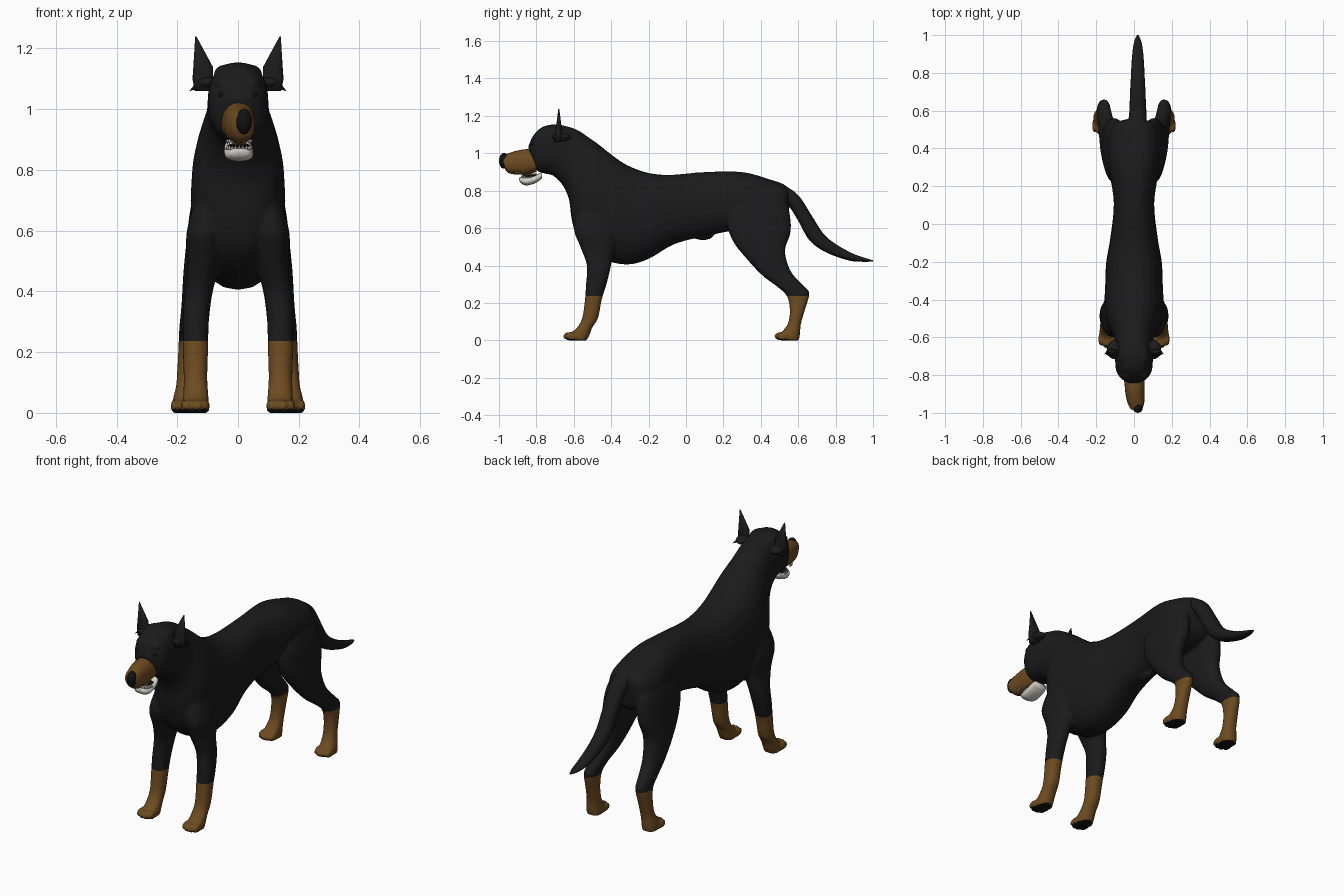
import bpy
import bmesh
from math import sin, cos, pi, copysign
from mathutils import Matrix, Vector

default_cube = bpy.data.objects.get("Cube")
if default_cube:
    bpy.data.objects.remove(default_cube, do_unlink=True)


def make_material(name, colour):
    material = bpy.data.materials.new(name)
    material.use_nodes = True
    rgba = (*colour, 1)
    material.diffuse_color = rgba
    material.node_tree.nodes["Principled BSDF"].inputs["Base Color"].default_value = rgba
    return material


COAT = make_material("black coat", (.011, .011, .011))
TAN = make_material("tan markings", (.153, .07, .015))
BLACK = make_material("nose and pad black", (.006, .006, .006))
IVORY = make_material("ivory teeth", (.66, .63, .57))


def smooth_between(ribs, steps):
    """Catmull-Rom interpolation through a list of ribs."""
    result = []
    last = len(ribs) - 1
    for i in range(last):
        before, start = ribs[max(i - 1, 0)], ribs[i]
        end, after = ribs[i + 1], ribs[min(i + 2, last)]
        for step in range(steps):
            t = step / steps
            result.append([
                b + t * ((c - a) / 2 + t * ((a - 2.5 * b + 2 * c - d / 2)
                                           + t * (1.5 * (b - c) + (d - a) / 2)))
                for a, b, c, d in zip(before, start, end, after)])
    result.append(list(ribs[last]))
    return result


def loft(bm, ribs, side=1, segments=24, steps=4):
    """Skin rounded rings; a rib is (y, z) edge, opposite (y, z) edge, x, half width."""
    rings = []
    for y_a, z_a, y_b, z_b, x, half_width in smooth_between(ribs, steps):
        ring = []
        for k in range(segments):
            angle = 2 * pi * k / segments
            c, s = (copysign(abs(v) ** .88, v) for v in (cos(angle), sin(angle)))
            ring.append(bm.verts.new((
                side * (x + half_width * s),
                (y_a + y_b) / 2 + c * (y_a - y_b) / 2,
                (z_a + z_b) / 2 + c * (z_a - z_b) / 2)))
        rings.append(ring)
    for lower, upper in zip(rings, rings[1:]):
        for k in range(segments):
            n = (k + 1) % segments
            bm.faces.new((lower[k], lower[n], upper[n], upper[k]))
    bm.faces.new(rings[0])
    bm.faces.new(rings[-1])


def ellipsoid(bm, centre, radii):
    matrix = Matrix.Translation(centre) @ Matrix.Diagonal((*radii, 1))
    bmesh.ops.create_uvsphere(bm, u_segments=20, v_segments=12, radius=1, matrix=matrix)


def spike(bm, base, tip, radius):
    direction = Vector(tip) - Vector(base)
    turn = direction.to_track_quat("Z", "Y").to_matrix().to_4x4()
    middle = Matrix.Translation((Vector(base) + Vector(tip)) / 2)
    bmesh.ops.create_cone(bm, cap_ends=True, segments=8, radius1=radius, radius2=0,
                          depth=direction.length, matrix=middle @ turn)


def finish(bm, name, *materials):
    bmesh.ops.recalc_face_normals(bm, faces=bm.faces[:])
    for face in bm.faces:
        face.smooth = True
    mesh = bpy.data.meshes.new(name)
    bm.to_mesh(mesh)
    bm.free()
    for material in materials:
        mesh.materials.append(material)
    obj = bpy.data.objects.new(name, mesh)
    bpy.context.scene.collection.objects.link(obj)
    return obj


# Trunk, neck and skull: back line, belly line, half width
trunk = [
    (.56, .79, .55, .69, .03), (.53, .83, .53, .62, .108), (.45, .86, .42, .58, .137),
    (.30, .90, .26, .585, .13), (.10, .90, .12, .56, .107), (-.08, .885, -.06, .515, .125),
    (-.2, .895, -.2, .435, .147), (-.3, .93, -.32, .405, .152), (-.36, .965, -.46, .44, .156),
    (-.42, 1.01, -.57, .53, .15), (-.47, 1.05, -.61, .64, .132), (-.52, 1.085, -.625, .75, .112),
    (-.58, 1.125, -.66, .83, .102), (-.64, 1.145, -.71, .88, .10), (-.70, 1.155, -.75, .89, .10),
    (-.77, 1.14, -.785, .90, .094), (-.82, 1.09, -.80, .91, .075), (-.845, 1.03, -.805, .93, .046)]

# Legs: front edge, back edge, x, half width
front_leg = [
    (-.57, .72, -.38, .74, .085, .05), (-.60, .60, -.37, .58, .11, .06),
    (-.565, .50, -.39, .46, .115, .051), (-.53, .40, -.405, .38, .131, .046),
    (-.535, .30, -.425, .30, .139, .043), (-.54, .22, -.45, .22, .14, .042),
    (-.555, .12, -.47, .12, .14, .039), (-.585, .065, -.50, .07, .139, .041),
    (-.62, .035, -.515, .03, .139, .043), (-.625, 0, -.53, 0, .139, .043)]
hind_leg = [
    (.27, .78, .50, .80, .07, .05), (.215, .66, .55, .70, .095, .06),
    (.245, .54, .56, .58, .11, .06), (.32, .44, .53, .48, .125, .055),
    (.41, .345, .56, .37, .14, .046), (.49, .285, .635, .285, .155, .038),
    (.54, .235, .66, .25, .16, .035), (.555, .16, .635, .16, .164, .035),
    (.545, .09, .615, .09, .167, .037), (.515, .045, .61, .04, .172, .043),
    (.51, 0, .605, 0, .172, .043)]

bm = bmesh.new()
loft(bm, [(*rib[:4], 0, rib[4]) for rib in trunk])
ellipsoid(bm, (0, .09, .565), (.026, .06, .03))
for side in (1, -1):
    # Brow ridge and the broad crown of the skull
    ellipsoid(bm, (side * .045, -.79, 1.085), (.03, .03, .02))
    ellipsoid(bm, (side * .04, -.70, 1.115), (.04, .06, .032))
    for leg, paw_x, toe_y in ((front_leg, .141, -.628), (hind_leg, .174, .501)):
        loft(bm, leg, side)
        # Four toes on each paw, the middle pair further forward
        for spread in (-1.5, -.5, .5, 1.5):
            reach = .012 * abs(spread)
            ellipsoid(bm, (side * (paw_x + .023 * spread), toe_y + reach, .022),
                      (.0135, .036, .023))
body = finish(bm, "body_and_legs", COAT)

# Fuse trunk, legs and toes into one soft skin
remesh = body.modifiers.new("Fuse", "REMESH")
remesh.mode = "VOXEL"
remesh.voxel_size = .008
soften = body.modifiers.new("Soften", "SMOOTH")
soften.factor = .5
soften.iterations = 3
bpy.context.view_layer.update()
skin = bpy.data.meshes.new_from_object(body.evaluated_get(bpy.context.evaluated_depsgraph_get()))
body.modifiers.clear()
body.data = skin
skin.materials.clear()
for material in (COAT, TAN, BLACK):
    skin.materials.append(material)

# Cut the sock line, then colour socks and soles
SOCK_TOP = .237
bm = bmesh.new()
bm.from_mesh(skin)
bmesh.ops.bisect_plane(bm, geom=bm.verts[:] + bm.edges[:] + bm.faces[:],
                       plane_co=(0, 0, SOCK_TOP), plane_no=(0, 0, 1))
bm.normal_update()
for face in bm.faces:
    height = face.calc_center_median().z
    sole = height < .015 and face.normal.z < -.55
    face.material_index = 2 if sole else 1 if height < SOCK_TOP else 0
    face.smooth = True
bm.to_mesh(skin)
bm.free()

# Tail
bm = bmesh.new()
loft(bm, [
    (.44, .85, .46, .74, .005, .05), (.53, .825, .51, .74, .015, .05),
    (.605, .77, .555, .71, .02, .046), (.67, .67, .605, .63, .02, .043),
    (.735, .57, .66, .535, .02, .041), (.80, .515, .745, .472, .02, .037),
    (.89, .465, .87, .427, .02, .031), (.96, .44, .955, .42, .02, .021),
    (1, .428, 1, .422, .02, .005)])
finish(bm, "tail", COAT)

# Muzzle and nose
bm = bmesh.new()
loft(bm, [
    (-.80, 1.015, -.80, .90, 0, .056), (-.85, 1.022, -.85, .888, .003, .053),
    (-.90, 1.015, -.90, .887, .005, .05), (-.95, 1.0, -.945, .893, .01, .044),
    (-.985, .985, -.965, .908, .013, .033)])
finish(bm, "muzzle", TAN)
bm = bmesh.new()
ellipsoid(bm, (.02, -.973, .96), (.026, .027, .042))
finish(bm, "nose", BLACK)

# Open lower jaw, mouth lining and tongue
bm = bmesh.new()
loft(bm, [
    (-.77, .90, -.77, .866, 0, .043), (-.80, .887, -.80, .843, .002, .048),
    (-.85, .873, -.85, .828, .004, .046), (-.88, .872, -.882, .84, .005, .034),
    (-.892, .87, -.892, .856, .005, .012)])
finish(bm, "lower_jaw", IVORY)
bm = bmesh.new()
ellipsoid(bm, (.003, -.825, .88), (.038, .048, .008))
finish(bm, "mouth_lining", BLACK)
bm = bmesh.new()
ellipsoid(bm, (.004, -.832, .885), (.022, .045, .008))
finish(bm, "tongue", TAN)

# Teeth around both jaws
bm = bmesh.new()
for k in range(11):
    angle = pi * k / 10
    x, y = .004 + .04 * cos(angle), -.83 - .05 * sin(angle)
    spike(bm, (x, y, .867), (x, y, .884), .006)
    spike(bm, (x, y - .045, .90), (x, y - .045, .884), .005)
finish(bm, "teeth", IVORY)

ear_ribs = [
    (-.705, 1.06, -.66, 1.06, .112, .03), (-.70, 1.10, -.662, 1.10, .116, .034),
    (-.695, 1.14, -.665, 1.14, .115, .032), (-.682, 1.24, -.678, 1.24, .139, .002)]
for side, label in ((1, "left"), (-1, "right")):
    # Upright straight-edged ear with a ragged fold at its base
    bm = bmesh.new()
    loft(bm, ear_ribs, side, steps=1)
    ellipsoid(bm, (side * .106, -.665, 1.088), (.036, .05, .022))
    for tip_x, tip_y in ((.16, -.69), (.158, -.64), (.13, -.67)):
        spike(bm, (side * .115, -.668, 1.09), (side * tip_x, tip_y, 1.06), .018)
    finish(bm, label + "_ear", COAT)
    # Eye
    bm = bmesh.new()
    ellipsoid(bm, (side * .053, -.815, 1.048), (.012, .012, .01))
    finish(bm, label + "_eye", BLACK)
